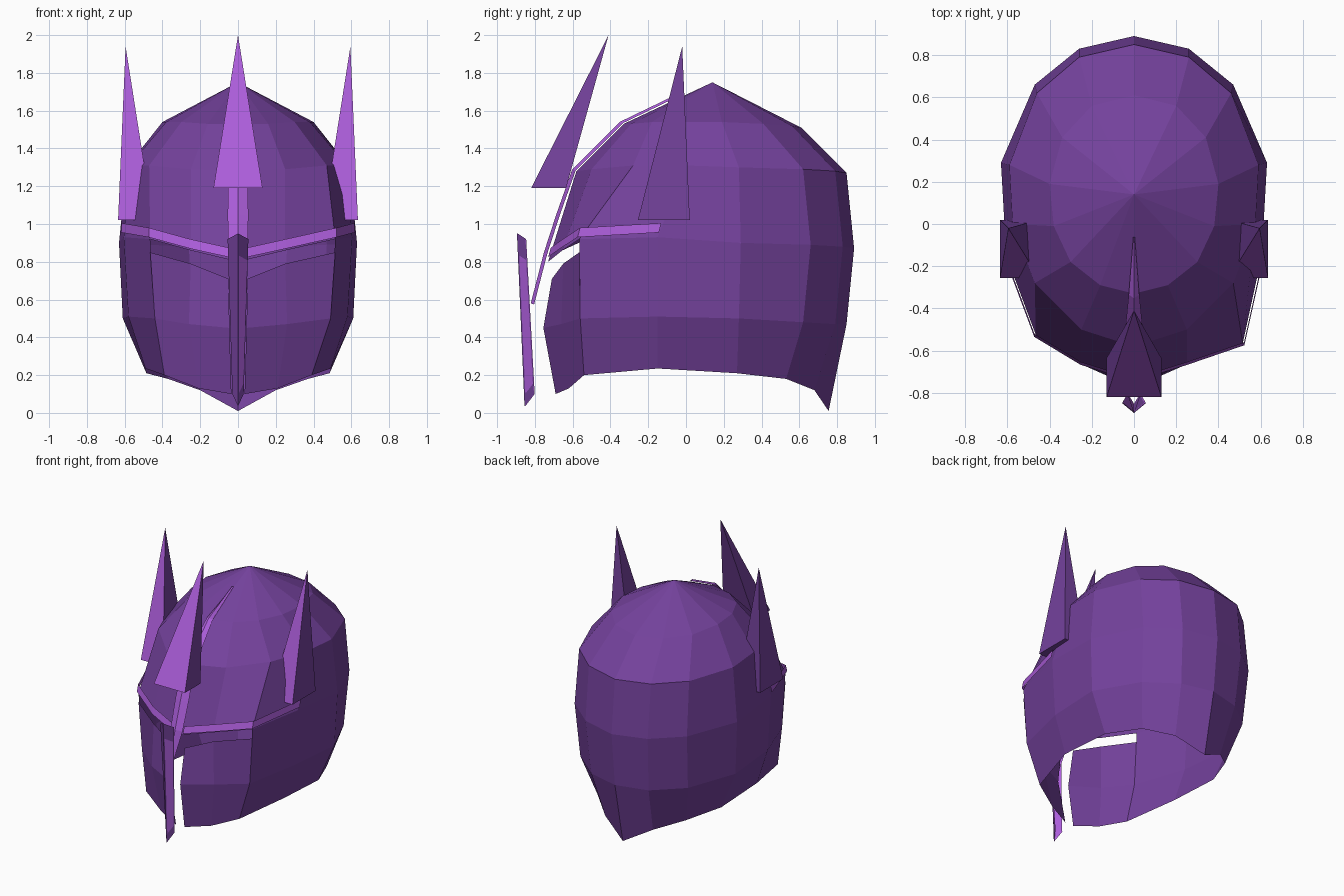
import bpy, math
from mathutils import Vector

if "Cube" in bpy.data.objects:
    bpy.data.objects.remove(bpy.data.objects["Cube"])

def material(name, rgb):
    m = bpy.data.materials.new(name)
    m.diffuse_color = (*rgb, 1)
    m.use_nodes = True
    m.node_tree.nodes["Principled BSDF"].inputs["Base Color"].default_value = m.diffuse_color
    return m

PURPLE = material("deep purple", (0.175, 0.054, 0.335))
VIOLET = material("bright violet", (0.41, 0.11, 0.70))

def build(name, verts, faces, mats, bright=()):
    me = bpy.data.meshes.new(name)
    me.from_pydata([tuple(v) for v in verts], [], faces)
    for m in mats:
        me.materials.append(m)
    for i in bright:
        me.polygons[i].material_index = 1
    me.update()
    ob = bpy.data.objects.new(name, me)
    bpy.context.collection.objects.link(ob)
    return ob

# Half rings of the shell, from back centre round to front centre
TOP = [(0, .61, 1.51), (.20, .56, 1.52), (.34, .41, 1.53), (.40, .19, 1.54),
       (.38, -.01, 1.54), (.30, -.18, 1.54), (.16, -.29, 1.53), (0, -.33, 1.53)]
CROWN = [(0, .85, 1.27), (.26, .79, 1.28), (.46, .62, 1.29), (.59, .28, 1.30),
         (.575, .0, 1.31), (.47, -.28, 1.31), (.25, -.50, 1.29), (0, -.58, 1.28)]
BROW = [(0, .89, .87), (.26, .83, .88), (.47, .66, .89), (.63, .29, .90),
        (.605, -.15, .93), (.49, -.545, .92), (.25, -.655, .86), (0, -.73, .80)]
JAW = [(0, .85, .47), (.24, .79, .47), (.45, .62, .48), (.61, .28, .50),
       (.58, -.15, .51), (.465, -.54, .50)]
RIM = [(0, .755, .01), (.20, .68, .12), (.37, .53, .18), (.485, .27, .21),
       (.49, -.15, .235), (.39, -.54, .20)]
CHEEK = [[(.49, -.545, .85), (.25, -.65, .79), (.05, -.71, .71)],
         [(.465, -.54, .50), (.26, -.66, .47), (.045, -.755, .45)],
         [(.39, -.54, .20), (.21, -.62, .13), (.035, -.69, .10)]]

def side(p, s):
    """Place a half-ring point on one side; the front corner sits wider on the right."""
    x, y, z = p
    if y < -.52 and x > .45 and z > .4:
        x, y = x + .025 * s, y - .02 * s
    return Vector((x * s, y, z))

def strips(rows, s):
    verts = [side(p, s) for r in rows for p in r]
    faces, start = [], 0
    for a, b in zip(rows, rows[1:]):
        nxt = start + len(a)
        for i in range(min(len(a), len(b)) - 1):
            f = [start + i, nxt + i, nxt + i + 1, start + i + 1]
            faces.append(f if s < 0 else f[::-1])
        start = nxt
    # s > 0 runs clockwise seen from above, so its winding is reversed
    return verts, [f[::-1] for f in faces]

for s, label in ((1, "right"), (-1, "left")):
    # Open shell half with its roof fan
    v, f = strips([TOP, CROWN, BROW, JAW, RIM], s)
    apex = len(v)
    v.append(Vector((0, .14, 1.75)))
    for i in range(7):
        f.append([apex, i, i + 1] if s < 0 else [apex, i + 1, i])
    f = [t[::-1] if len(t) == 3 else t for t in f]
    ob = build(label + "_shell", v, f, [PURPLE])

    # Cheek plate below the eye slit
    v, f = strips(CHEEK, s)
    build(label + "_cheek", v, f, [PURPLE])

    # Bright band along the brow and temple
    path = [(.607, -.14, .945), BROW[5], BROW[6], (.05, -.718, .815)]
    low, high = [], []
    for p in path:
        q = side(p, s)
        out = Vector((q.x, q.y - .05, 0)).normalized() * .012
        low.append(q + out + Vector((0, 0, .01)))
        high.append(q + out * .8 + Vector((0, .012, .06)))
    f = [[i, i + 1, i + 5, i + 4] for i in range(3)]
    if s > 0:
        f = [t[::-1] for t in f]
    build(label + "_brow_band", low + high, f, [VIOLET])

# Raised centre ridge, tapering to a point at both ends
stations = [(-.05, 1.665, .003), (-.33, 1.53, .025), (-.58, 1.28, .05),
            (-.665, 1.04, .055), (-.73, .84, .05), (-.80, .57, .003)]
v = []
for y, z, w in stations:
    v += [(-w, y - .004, z + .004), (0, y - .022, z + .010), (w, y - .004, z + .004)]
f = [[3 * i + j, 3 * i + 3 + j, 3 * i + 4 + j, 3 * i + 1 + j]
     for i in range(len(stations) - 1) for j in (0, 1)]
build("centre_ridge", v, f, [VIOLET])

# Folded nose guard floating ahead of the cheeks, with a bright inner lining
for name, dy, mat in (("nose_guard", 0, PURPLE), ("nose_guard_lining", .004, VIOLET)):
    v = [(-.055, -.85 + dy, .92), (0, -.895 + dy, .95), (.055, -.85 + dy, .92),
         (-.03, -.805 + dy, .10), (0, -.855 + dy, .035), (.03, -.805 + dy, .10)]
    f = [[0, 3, 4, 1], [1, 4, 5, 2]]
    if dy:
        f = [t[::-1] for t in f]
    build(name, v, f, [mat])

# Four-sided spikes with a bright front face
def spike(name, x0, x1, y0, y1, z, tip):
    v = [(x0, y0, z), (x1, y0, z), (x1, y1, z), (x0, y1, z), tip]
    f = [[0, 1, 4], [1, 2, 4], [2, 3, 4], [3, 0, 4], [3, 2, 1, 0]]
    build(name, v, f, [PURPLE, VIOLET], bright=(0,))

spike("front_spike", -.13, .13, -.82, -.635, 1.19, (0, -.41, 2.0))
spike("right_spike", .45, .635, -.255, .02, 1.02, (.595, -.02, 1.94))
spike("left_spike", -.635, -.45, -.255, .02, 1.02, (-.595, -.02, 1.94))
